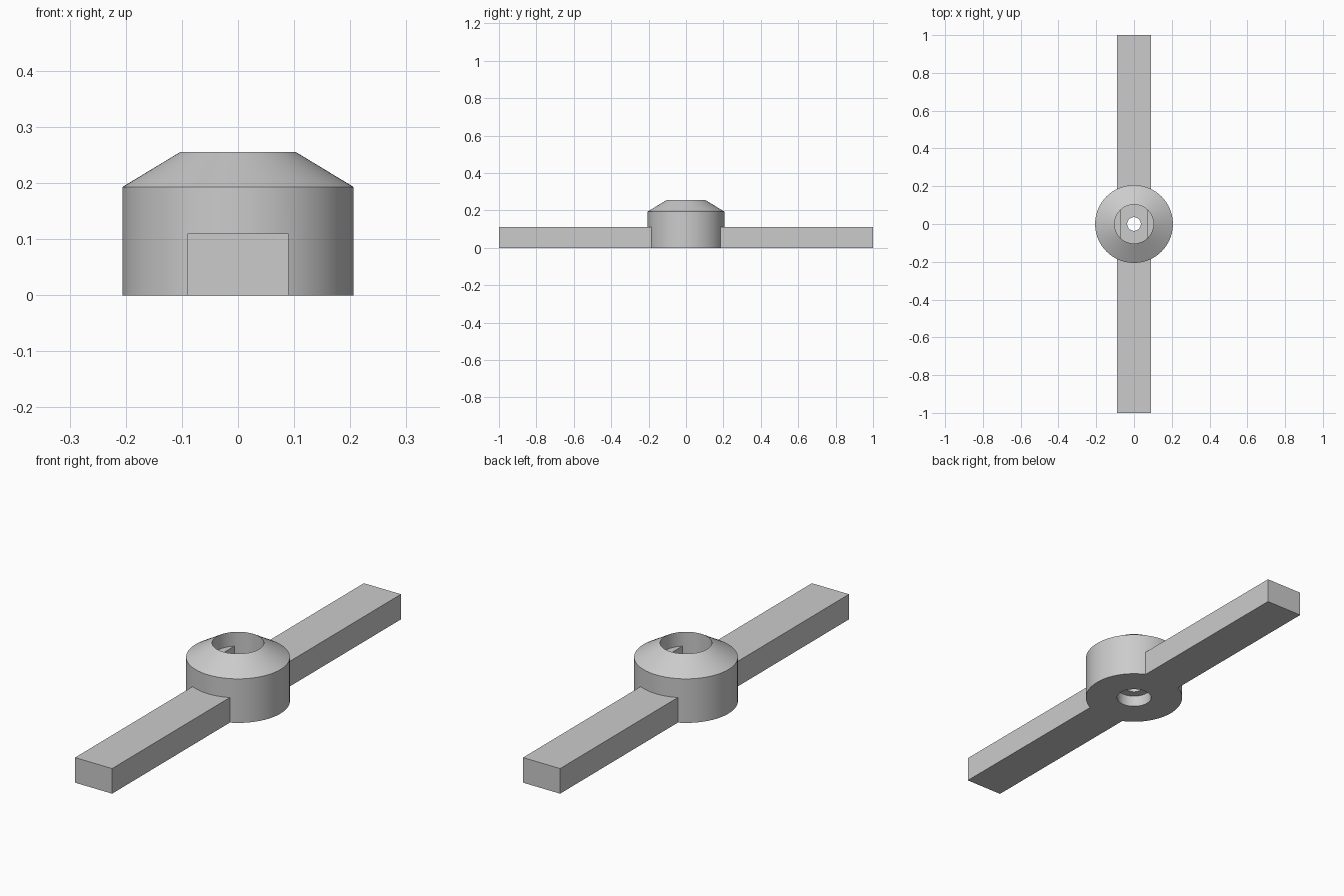
import bpy, bmesh
from math import acos, cos, sin, tau

if "Cube" in bpy.data.objects:
    bpy.data.objects.remove(bpy.data.objects["Cube"], do_unlink=True)

SIDES = 96
OUTER, POCKET, BORE, RECESS = 0.206, 0.103, 0.036, 0.073
SHOULDER, TOP, FLOOR, RECESS_TOP = 0.193, 0.255, 0.10, 0.05
FLAT_X = 0.07

grey = bpy.data.materials.new("plain grey")
grey.use_nodes = True
colour = (0.6, 0.6, 0.6, 1)
grey.diffuse_color = colour
grey.node_tree.nodes["Principled BSDF"].inputs["Base Color"].default_value = colour


def finish(name, bm):
    bmesh.ops.recalc_face_normals(bm, faces=bm.faces)
    mesh = bpy.data.meshes.new(name)
    bm.to_mesh(mesh)
    bm.free()
    mesh.materials.append(grey)
    obj = bpy.data.objects.new(name, mesh)
    bpy.context.collection.objects.link(obj)
    return obj


def lathe(name, profile):
    """Turn a closed (radius, height) profile around the z axis."""
    bm = bmesh.new()
    rings = [[bm.verts.new((r * cos(tau * i / SIDES), r * sin(tau * i / SIDES), z))
              for i in range(SIDES)] for r, z in profile]
    for a, b in zip(rings, rings[1:] + rings[:1]):
        for i in range(SIDES):
            j = (i + 1) % SIDES
            bm.faces.new((a[i], a[j], b[j], b[i]))
    return finish(name, bm)


def prism(name, outline, low, high):
    """Extrude a flat outline upwards."""
    bm = bmesh.new()
    face = bm.faces.new([bm.verts.new((x, y, low)) for x, y in outline])
    walls = bmesh.ops.extrude_face_region(bm, geom=[face])["geom"]
    for v in walls:
        if isinstance(v, bmesh.types.BMVert):
            v.co.z = high
    return finish(name, bm)


# Hub with conical shoulder, open pocket, through bore and recess underneath
hub = lathe("hub", [(OUTER, 0), (OUTER, SHOULDER), (POCKET + 0.0005, TOP), (POCKET, TOP),
                    (POCKET, FLOOR), (BORE, FLOOR), (BORE, RECESS_TOP),
                    (RECESS, RECESS_TOP), (RECESS, 0)])

additions = []
for side, arm, flat in ((-1, "front_arm", "right_pocket_flat"),
                        (1, "back_arm", "left_pocket_flat")):
    # Straight arm rooted inside the hub wall
    root, tip, half = 0.15 * side, side, 0.09
    additions.append(prism(arm, [(-half, root), (half, root), (half, tip), (-half, tip)], 0, 0.11))

    # Segment that narrows the pocket into a double D
    radius, steps = POCKET + 0.015, 12
    spread = acos(FLAT_X / radius)
    arc = [spread * (2 * i / steps - 1) for i in range(steps + 1)]
    additions.append(prism(flat, [(side * radius * cos(t), radius * sin(t)) for t in arc],
                           FLOOR - 0.02, SHOULDER))

# Fuse everything into one solid
bpy.context.view_layer.objects.active = hub
for part in additions:
    union = hub.modifiers.new(part.name, "BOOLEAN")
    union.operation = "UNION"
    union.solver = "EXACT"
    union.object = part
    bpy.ops.object.modifier_apply(modifier=union.name)
    bpy.data.objects.remove(part, do_unlink=True)
hub.name = "hub_with_arms"

bpy.ops.object.select_all(action="DESELECT")
hub.select_set(True)
bpy.ops.object.shade_smooth_by_angle(angle=0.4)
